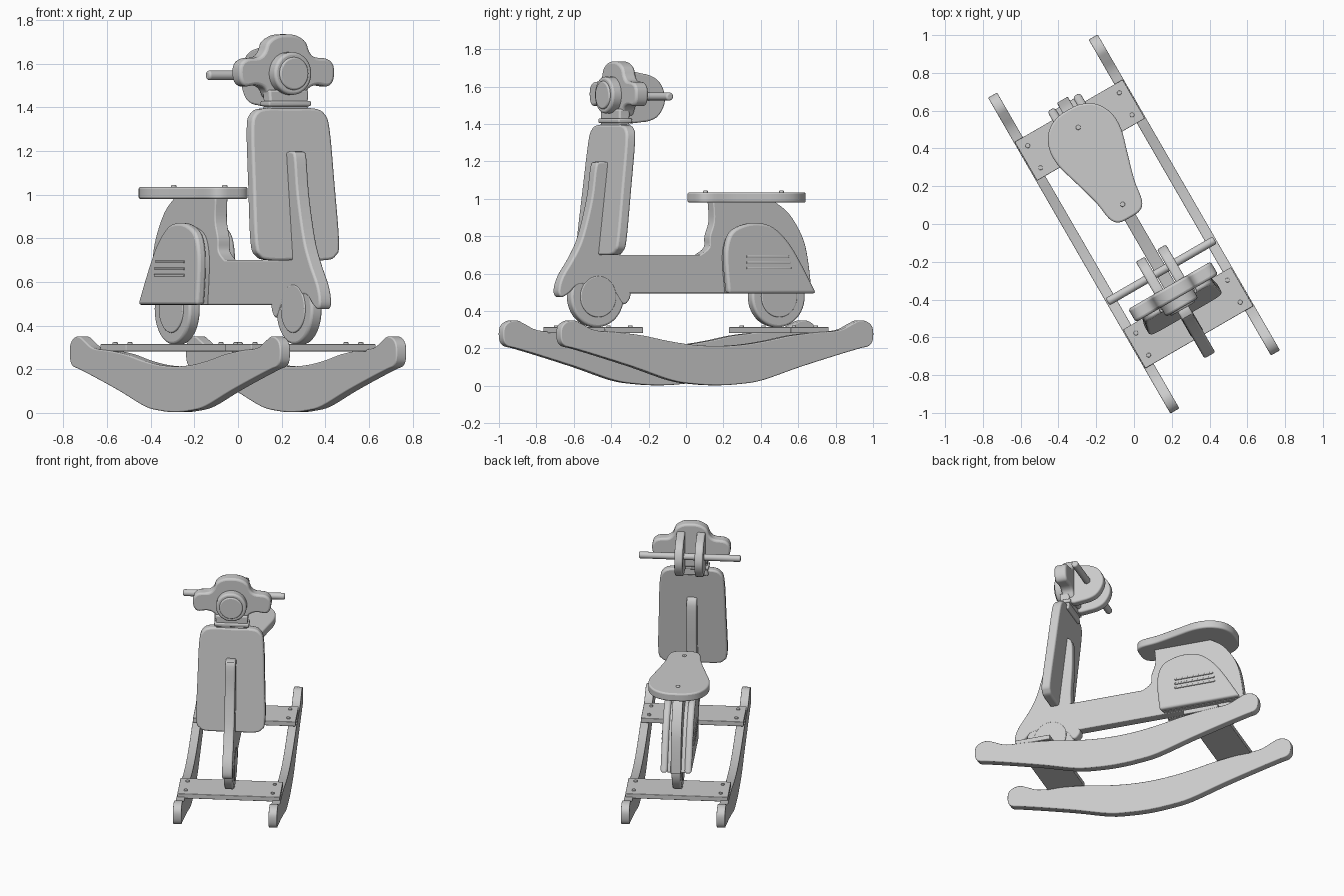
import bpy, bmesh
from math import radians
from mathutils import Matrix, Vector

if "Cube" in bpy.data.objects:
    bpy.data.objects.remove(bpy.data.objects["Cube"], do_unlink=True)

TURN = Matrix.Rotation(radians(30), 4, "Z")  # the toy stands turned on the floor

# Profile planes: (a, b, depth) -> local x (left), y (back), z (up)
PLANES = {
    "side": lambda a, b, d: Vector((d, -a, b)),    # a = forward, b = up
    "front": lambda a, b, d: Vector((a, -d, b)),   # a = left, b = up
    "top": lambda a, b, d: Vector((a, -b, d)),     # a = left, b = forward
}


def curve(pts, closed=True, steps=4):
    """Smooth a few points with a Catmull-Rom spline."""
    p = [Vector(q) for q in pts]
    n = len(p)
    out = []
    for i in range(n if closed else n - 1):
        if closed:
            a, b, c, d = (p[(i + k) % n] for k in (-1, 0, 1, 2))
        else:
            a, b, c, d = (p[min(max(i + k, 0), n - 1)] for k in (-1, 0, 1, 2))
        for j in range(steps):
            t = j / steps
            out.append(tuple(0.5 * (2 * b + (c - a) * t + (2 * a - 5 * b + 4 * c - d) * t * t
                                    + (3 * b - a - 3 * c + d) * t ** 3)))
    if not closed:
        out.append(tuple(p[-1]))
    return out


def mirrored(half):
    """Complete a half outline whose ends lie on the centre line."""
    return half + [(-a, b) for a, b in reversed(half[1:-1])]


def finish(name, bm, bevel=0.0):
    bmesh.ops.recalc_face_normals(bm, faces=bm.faces)
    bm.transform(TURN)
    mesh = bpy.data.meshes.new(name)
    bm.to_mesh(mesh)
    bm.free()
    ob = bpy.data.objects.new(name, mesh)
    bpy.context.collection.objects.link(ob)
    if bevel:
        mod = ob.modifiers.new("Rounded edges", "BEVEL")
        mod.width, mod.segments = bevel, 3
        mod.limit_method, mod.angle_limit = "ANGLE", radians(40)
    bpy.ops.object.select_all(action="DESELECT")
    ob.select_set(True)
    bpy.context.view_layer.objects.active = ob
    bpy.ops.object.shade_smooth_by_angle(angle=radians(35))
    return ob


def board(name, plane, outline, d0, d1, bevel=0.008, lean=0.0):
    """Cut a board from an outline, between two depths."""
    bm = bmesh.new()
    place = PLANES[plane]
    low = outline[0][1]
    rings = [[bm.verts.new(place(a, b, d + lean * (b - low))) for a, b in outline]
             for d in (d0, d1)]
    bm.faces.new(rings[0])
    bm.faces.new(rings[1])
    n = len(outline)
    for i in range(n):
        k = (i + 1) % n
        bm.faces.new((rings[0][i], rings[0][k], rings[1][k], rings[1][i]))
    return finish(name, bm, bevel)


def disc(name, axis, centre, radius, length, bevel=0.008, sides=40):
    """Round part along a local axis."""
    bm = bmesh.new()
    bmesh.ops.create_cone(bm, cap_ends=True, segments=sides, radius1=radius,
                          radius2=radius, depth=length)
    turn = {"X": Matrix.Rotation(radians(90), 4, "Y"),
            "Y": Matrix.Rotation(radians(90), 4, "X"),
            "Z": Matrix.Identity(4)}[axis]
    bm.transform(Matrix.Translation(centre) @ turn)
    return finish(name, bm, bevel)


def box(a0, a1, b0, b1):
    return [(a0, b0), (a1, b0), (a1, b1), (a0, b1)]


# Rockers
rocker_half = [(0, .003), (.14, .01), (.28, .03), (.51, .1), (.745, .165), (.88, .2),
               (.94, .215), (.963, .25), (.961, .31), (.93, .342), (.88, .35), (.83, .33),
               (.75, .297), (.6, .285), (.45, .268), (.3, .24), (.15, .22), (0, .213)]
for side, x in (("left", .28), ("right", -.335)):
    board(side + "_rocker", "side", curve(mirrored(rocker_half)), x, x + .055, .006)

# Cross planks with screws
for end, sign in (("front", 1), ("rear", -1)):
    f0, f1 = sorted((sign * .455, sign * .692))
    board(end + "_plank", "top", box(-.33, .33, f0, f1), .282, .315, .004)
    for x in (-.28, .28):
        for f in (.505, .64):
            disc(end + "_plank_screw", "Z", (x, -sign * f, .317), .012, .014, .004, 16)

# Wheels with hub caps
for end, y in (("front", -.56), ("rear", .557)):
    disc(end + "_wheel", "X", (0, y, .477), .163, .06, .012, 48)
    disc(end + "_hub", "X", (0, y, .477), .11, .072, .005)

# Central body: footboard and seat column
column_front = curve([(-.15, .985), (-.155, .88), (-.13, .8), (-.125, .74), (-.07, .7)], False)
column_back = curve([(-.76, .495), (-.735, .68), (-.7, .8), (-.62, .92), (-.53, .985)], False)
board("body", "side", column_back + column_front + [(.6, .7), (.68, .62), (.6, .495)],
      -.033, .033, .006)

# Side panels with spacers and louvers
arch = curve([(-.75, .495), (-.66, .65), (-.577, .77), (-.485, .848), (-.4, .87),
              (-.31, .863), (-.23, .825), (-.196, .75), (-.192, .65), (-.208, .495)], False)
spacer = [(-.46 + (f + .46) * .95, .495 + (z - .495) * .96) for f, z in arch]
for side, s in (("left", 1), ("right", -1)):
    board(side + "_panel_spacer", "side", spacer, s * .03, s * .06, .004)
    board(side + "_panel", "side", arch, s * .055, s * .1, .014)
    for z, back in ((.63, -.59), (.66, -.585), (.692, -.575)):
        board(side + "_louver", "side", box(back, -.315, z - .006, z + .006),
              s * .095, s * .106, .003)

# Seat with screws
seat_half = [(0, -.04), (.065, -.047), (.1, -.09), (.118, -.2), (.16, -.35), (.193, -.47),
             (.19, -.57), (.145, -.65), (.075, -.69), (0, -.698)]
board("seat", "top", curve(mirrored(seat_half)), .98, 1.035, .01)
for f in (-.59, -.12):
    disc("seat_screw", "Z", (0, -f, 1.036), .013, .016, .005, 16)

# Front fin flowing into the fender
fin = [(.42, .7), (.41, 1.0), (.42, 1.17), (.5, 1.195), (.55, 1.198), (.575, 1.17),
       (.6, 1.0), (.655, .8), (.71, .69), (.78, .585), (.803, .51), (.785, .475),
       (.74, .495), (.68, .54), (.58, .53), (.46, .5), (.41, .44), (.375, .45), (.36, .51)]
board("front_fin", "side", curve(fin), -.033, .033, .01)

# Leg shield and neck
shield_half = [(0, .7), (.15, .7), (.2, .72), (.222, .78), (.216, 1.05), (.207, 1.3),
               (.185, 1.37), (.13, 1.395), (0, 1.395)]
board("leg_shield", "front", curve(mirrored(shield_half)), .5, .56, .012, -.118)
neck = mirrored([(0, 1.36), (.11, 1.36), (.1, 1.41), (.105, 1.48), (0, 1.48)])
board("neck", "front", neck, .405, .47, .01)
board("neck_collar", "front", box(-.112, .112, 1.405, 1.43), .395, .48, .008)

# Handlebar head with headlight
head_half = [(0, 1.43), (.08, 1.435), (.115, 1.485), (.16, 1.502), (.22, 1.497), (.248, 1.53),
             (.248, 1.59), (.215, 1.622), (.15, 1.63), (.12, 1.655), (.1, 1.7),
             (.055, 1.728), (0, 1.735)]
board("head", "front", curve(mirrored(head_half)), .375, .455, .014)
disc("headlight", "Y", (0, -.475, 1.555), .098, .07, .012)
disc("headlight_lens", "Y", (0, -.5, 1.555), .075, .04, .008)

# Handlebar carried by two rounded brackets
bracket = [(.42, 1.66), (.32, 1.67), (.23, 1.64), (.185, 1.575), (.183, 1.505),
           (.23, 1.435), (.32, 1.41), (.42, 1.43)]
for side, x in (("left", .038), ("right", -.092)):
    board(side + "_bracket", "side", curve(bracket), x, x + .054, .01)
disc("handlebar", "X", (0, -.287, 1.547), .022, .655, .01, 24)
